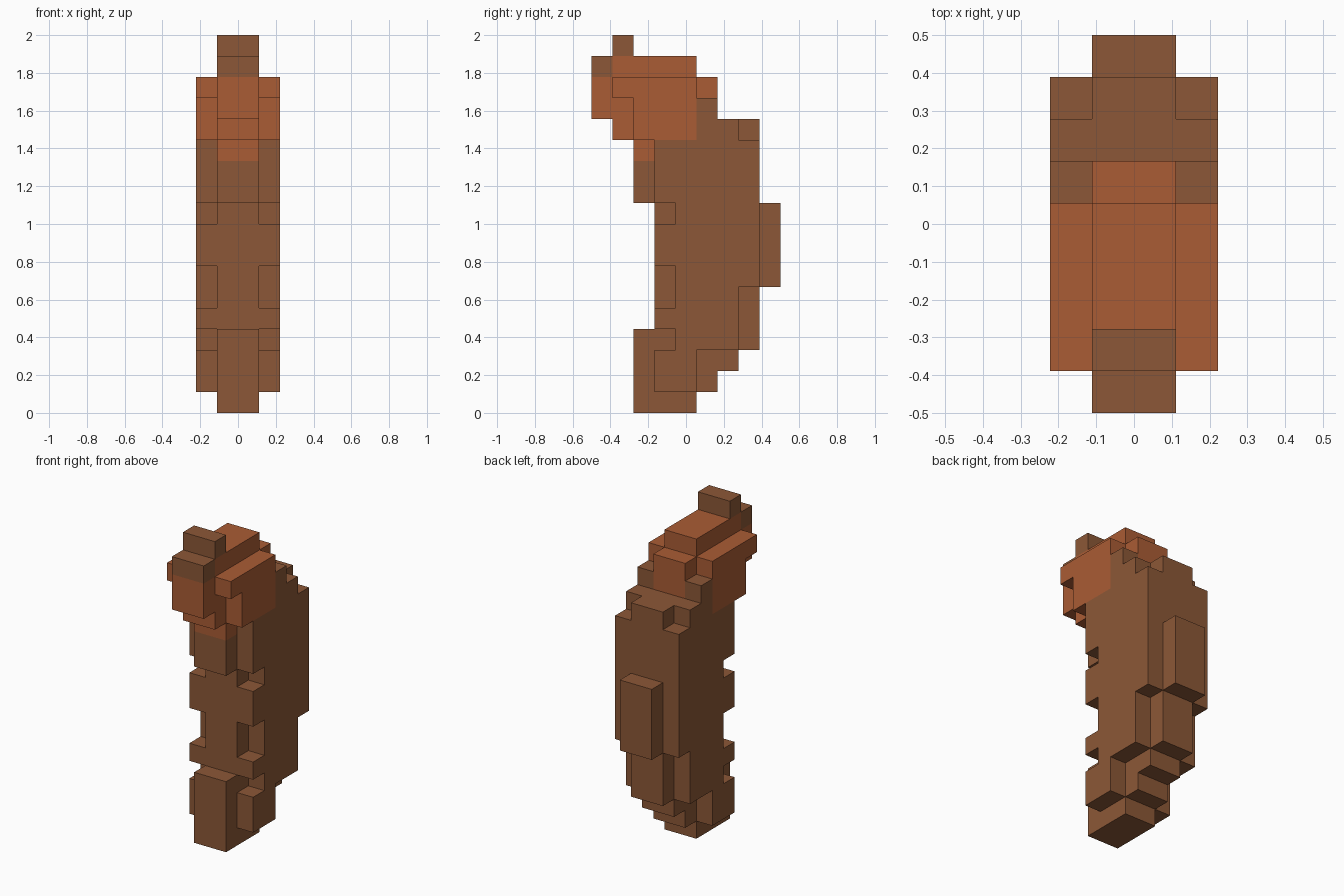
import bpy
import bmesh
from mathutils import Vector

cube = bpy.data.objects.get("Cube")
if cube:
    bpy.data.objects.remove(cube, do_unlink=True)

UNIT = 1 / 9  # edge of one block


def make_material(name, rgb):
    mat = bpy.data.materials.new(name)
    mat.use_nodes = True
    mat.diffuse_color = (*rgb, 1)
    mat.node_tree.nodes["Principled BSDF"].inputs["Base Color"].default_value = (*rgb, 1)
    return mat


brown = make_material("brown", (0.262, 0.097, 0.038))
rust = make_material("rust orange", (0.402, 0.107, 0.035))

CORE = (-1, 0)    # middle block columns
FLANKS = (-2, 1)  # outer block columns
cells = {}        # block position -> part name


def fill(part, columns, *spans):
    """Each span is (z start, z end, y start, y end) in blocks."""
    for z0, z1, y0, y1 in spans:
        for x in columns:
            for y in range(y0, y1):
                for z in range(z0, z1):
                    cells[x, y, z] = part


# Body: deep middle slab, with notched and narrower flanks
fill("body", CORE, (0, 1, 2, 5), (1, 2, 2, 6), (2, 3, 2, 7), (3, 4, 2, 8),
     (4, 6, 3, 8), (6, 10, 3, 9), (10, 13, 2, 8), (13, 14, 5, 8))
fill("body", FLANKS, (1, 3, 3, 5), (3, 4, 4, 7), (4, 5, 3, 7), (5, 6, 4, 7),
     (6, 7, 4, 8), (7, 9, 3, 8), (9, 10, 4, 8), (10, 13, 3, 8),
     (13, 14, 5, 7), (14, 15, 5, 6))

# Head: throat, crown, snout and cheeks
fill("head", CORE, (12, 13, 2, 3), (13, 14, 1, 5), (14, 16, 0, 6), (16, 17, 1, 5))
fill("head", FLANKS, (13, 15, 2, 5), (15, 16, 1, 5))

# Dark crest on the snout and forehead
fill("crest", CORE, (16, 17, 0, 1), (17, 18, 1, 2))

DIRECTIONS = [Vector(d) for d in
              ((1, 0, 0), (-1, 0, 0), (0, 1, 0), (0, -1, 0), (0, 0, 1), (0, 0, -1))]


def build_part(part, material):
    """Skin the part's exposed block sides and merge the flat areas."""
    bm = bmesh.new()
    for cell, owner in cells.items():
        if owner != part:
            continue
        center = Vector(cell) + Vector((0.5, 0.5, 0.5))
        for n in DIRECTIONS:
            if tuple(int(a + b) for a, b in zip(cell, n)) in cells:
                continue
            u = Vector((n.y, n.z, n.x)) / 2
            v = n.cross(u)
            mid = center + n / 2
            corners = (mid - u - v, mid + u - v, mid + u + v, mid - u + v)
            bm.faces.new([bm.verts.new((c - Vector((0, 4.5, 0))) * UNIT) for c in corners])
    bmesh.ops.remove_doubles(bm, verts=bm.verts, dist=UNIT / 100)
    bmesh.ops.dissolve_limit(bm, angle_limit=0.01, verts=bm.verts, edges=bm.edges)
    mesh = bpy.data.meshes.new(part)
    bm.to_mesh(mesh)
    bm.free()
    mesh.materials.append(material)
    bpy.context.collection.objects.link(bpy.data.objects.new(part, mesh))


build_part("body", brown)
build_part("head", rust)
build_part("crest", brown)
